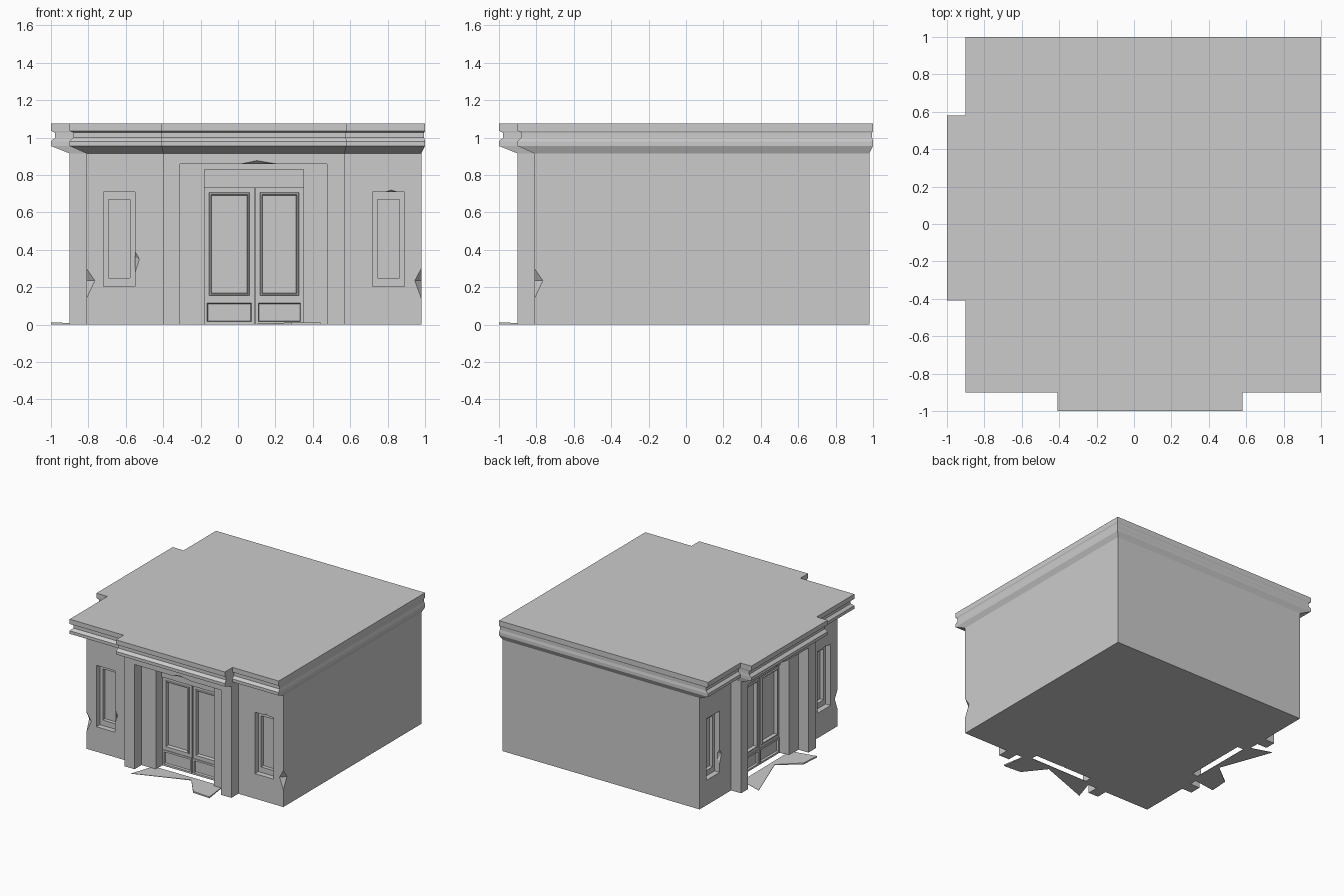
import bpy, bmesh, math
from mathutils import Matrix, Vector

if "Cube" in bpy.data.objects:
    bpy.data.objects.remove(bpy.data.objects["Cube"])

C = 0.085  # both facades share one design, turned a quarter about (C, C)
TURN = (Matrix.Translation((C, C, 0)) @ Matrix.Rotation(-math.pi / 2, 4, 'Z')
        @ Matrix.Translation((-C, -C, 0)))
SIDES = (("front", Matrix.Identity(4)), ("left", TURN))


def add(name, bm, mat=None):
    if mat is not None:
        bm.transform(mat)
    bmesh.ops.recalc_face_normals(bm, faces=bm.faces[:])
    me = bpy.data.meshes.new(name)
    bm.to_mesh(me)
    bm.free()
    ob = bpy.data.objects.new(name, me)
    bpy.context.collection.objects.link(ob)
    return ob


def loft(rings):
    """Closed solid through rings of equal point count."""
    bm = bmesh.new()
    rs = [[bm.verts.new(p) for p in r] for r in rings]
    n = len(rs[0])
    for a, b in zip(rs, rs[1:]):
        for i in range(n):
            j = (i + 1) % n
            bm.faces.new((a[i], a[j], b[j], b[i]))
    bm.faces.new(rs[0][::-1])
    bm.faces.new(rs[-1])
    return bm


def box(x0, x1, y0, y1, z0, z1):
    return loft([[(x0, y0, z), (x1, y0, z), (x1, y1, z), (x0, y1, z)] for z in (z0, z1)])


def panel(name, mat, x0, x1, y0, z0, z1, steps):
    """Box whose front face is inset in (thickness, depth) steps."""
    bm = box(x0, x1, y0, -0.67, z0, z1)
    bmesh.ops.recalc_face_normals(bm, faces=bm.faces[:])
    bm.normal_update()
    face = min(bm.faces, key=lambda f: f.calc_center_median().y)
    for t, d in steps:
        bmesh.ops.inset_individual(bm, faces=[face], thickness=t, depth=d)
    add(name, bm, mat)


def hull(points):
    bm = bmesh.new()
    for p in points:
        bm.verts.new(p)
    bmesh.ops.convex_hull(bm, input=bm.verts[:])
    loose = [v for v in bm.verts if not v.link_faces]
    bmesh.ops.delete(bm, geom=loose, context='VERTS')
    return bm


def chip(tri, y, depth):
    """Cutter for a small broken edge: triangle on the face, narrowing inwards."""
    a, tip, b = tri
    off = Vector((a[0] + b[0], a[1] + b[1])) - 2 * Vector(tip)
    off = off.normalized() * 0.03
    pts = [(p[0], y - 0.02, p[1]) for p in tri]
    pts += [(p[0], y, p[1]) for p in tri]
    pts += [(p[0] + off.x, yy, p[1] + off.y) for p in (a, b) for yy in (y - 0.02, y + depth)]
    return hull(pts)


def cut(target, bm, mat=None):
    c = add("cutter", bm, mat)
    m = target.modifiers.new("cut", 'BOOLEAN')
    m.operation, m.solver, m.object = 'DIFFERENCE', 'EXACT', c
    bpy.context.view_layer.objects.active = target
    bpy.ops.object.modifier_apply(modifier=m.name)
    bpy.data.objects.remove(c, do_unlink=True)


# main block
walls = add("walls", box(-0.81, 0.98, -0.81, 0.98, 0, 0.92))

for side, M in SIDES:
    # window recesses: reveal, then the deeper pane
    for x in (-0.635, 0.805):
        cut(walls, box(x - 0.085, x + 0.085, -0.9, -0.765, 0.205, 0.71), M)
        cut(walls, box(x - 0.058, x + 0.058, -0.9, -0.735, 0.25, 0.67), M)
    # doorway recess
    cut(walls, box(-0.18, 0.35, -0.9, -0.68, -0.1, 0.83), M)
    # broken edges on the windows and the building corner
    cut(walls, chip([(-0.55, 0.28), (-0.527, 0.35), (-0.55, 0.39)], -0.81, 0.04), M)
    cut(walls, chip([(0.79, 0.71), (0.82, 0.72), (0.85, 0.71)], -0.81, 0.04), M)
    x, y = 0.98, -0.81
    cut(walls, hull([(x, y, 0.14), (x, y, 0.30), (x - 0.035, y, 0.235), (x, y + 0.045, 0.235),
                     (x - 0.035, y - 0.05, 0.235), (x + 0.05, y + 0.045, 0.235),
                     (x + 0.05, y - 0.05, 0.14), (x + 0.05, y - 0.05, 0.30)]), M)

    # portal: two pillars carrying a lintel
    outline = [(-0.40, 0), (-0.31, 0), (-0.31, 0.86), (0.475, 0.86),
               (0.475, 0), (0.57, 0), (0.57, 0.92), (-0.40, 0.92)]
    portal = add(side + "_portal", loft([[(px, py, pz) for px, pz in outline]
                                         for py in (-0.9, -0.805)]), M)
    cut(portal, chip([(0.02, 0.86), (0.10, 0.877), (0.20, 0.86)], -0.9, 0.05), M)

    # double door: transom, glazed leaves, kick panels
    add(side + "_transom", box(-0.18, 0.35, -0.735, -0.67, 0.73, 0.83), M)
    for label, x0, x1 in (("left", -0.18, 0.087), ("right", 0.093, 0.35)):
        panel(f"{side}_{label}_leaf", M, x0, x1, -0.72, 0.13, 0.73,
              [(0.035, 0), (0.004, 0.008), (0.01, 0), (0.006, -0.03)])
        panel(f"{side}_{label}_kick", M, x0, x1, -0.725, 0, 0.13,
              [(0.022, 0), (0.006, -0.015)])
    add(side + "_door_core", box(-0.18, 0.35, -0.70, -0.67, 0, 0.83), M)

    # cracked paving slab at the doorstep
    slab = [(-0.22, -0.78, 0.002), (-0.285, -0.98, 0.002), (0.15, -0.82, 0.005),
            (0.285, -0.99, 0.012), (0.44, -1.0, 0.012), (0.41, -0.78, 0.005)]
    add(side + "_paving", loft([[(a, b, 0) for a, b, h in slab], slab]), M)

# cornice: blend from the wall plan to the wider roof plan along a profile
plan = [((-.81, -.81), (-.9, -.9)), ((-.40, -.81), (-.41, -.9)), ((-.40, -.9), (-.41, -1)),
        ((.57, -.9), (.58, -1)), ((.57, -.81), (.58, -.9)), ((.98, -.81), (1, -.9)),
        ((.98, .98), (1, 1)), ((-.81, .98), (-.9, 1)), ((-.81, .57), (-.9, .58)),
        ((-.9, .57), (-1, .58)), ((-.9, -.40), (-1, -.41)), ((-.81, -.40), (-.9, -.41))]
profile = [(0, 0.915), (1, 0.955), (1, 0.98), (0.78, 1.0), (0.78, 1.026), (1, 1.036), (1, 1.075)]
add("cornice_roof", loft([[(*Vector(w).lerp(Vector(r), s), z) for w, r in plan]
                          for s, z in profile]))
